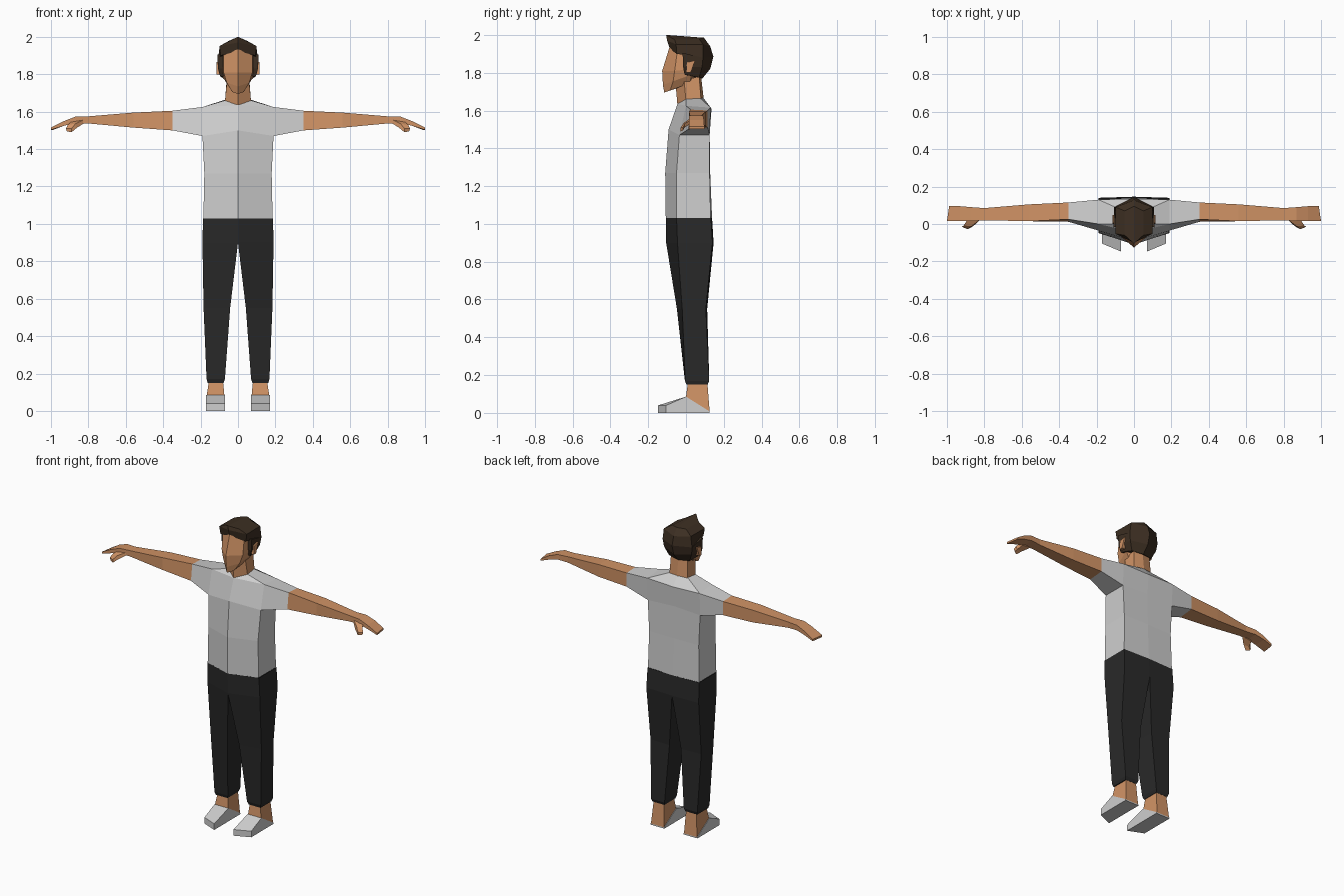
import bpy, bmesh


def material(name, r, g, b):
    m = bpy.data.materials.new(name)
    m.diffuse_color = (r, g, b, 1)
    return m


SKIN = material("skin", 0.63, 0.29, 0.13)
CLOTH = material("light grey cloth", 0.62, 0.62, 0.62)
DARK = material("charcoal cloth", 0.022, 0.022, 0.022)
HAIR = material("dark brown hair", 0.046, 0.028, 0.016)


def loft(name, mat, rings, caps=(True, True), drop=lambda c: False):
    """Skin the right-hand half through rings of points, then mirror it."""
    bm = bmesh.new()
    vs = [[bm.verts.new(p) for p in ring] for ring in rings]
    n = len(rings[0])
    for a, b in zip(vs, vs[1:]):
        for i in range(n):
            j = (i + 1) % n
            bm.faces.new((a[i], a[j], b[j], b[i]))
    ends = [bm.faces.new(vs[0]), bm.faces.new(vs[-1])]
    bmesh.ops.recalc_face_normals(bm, faces=bm.faces)
    # Remove centre walls, unwanted caps and faces hidden at joints
    gone = [f for f, keep in zip(ends, caps) if not keep]
    for f in bm.faces:
        centre = all(abs(v.co.x) < 1e-4 for v in f.verts)
        if f not in gone and (centre or drop(f.calc_center_median())):
            gone.append(f)
    bmesh.ops.delete(bm, geom=gone, context='FACES')
    me = bpy.data.meshes.new(name)
    bm.to_mesh(me)
    bm.free()
    me.materials.append(mat)
    ob = bpy.data.objects.new(name, me)
    bpy.context.collection.objects.link(ob)
    mod = ob.modifiers.new("mirror", 'MIRROR')
    mod.use_clip = True
    mod.merge_threshold = 0.0005
    return ob


def half(front, side_front, side_back, back):
    """Half ring: centre front (y,z), two side points (x,y,z), centre back (y,z)."""
    return [(0, *front), side_front, side_back, (0, *back)]


# Shirt body, with a sloped shoulder and collar
loft("shirt", CLOTH, [
    half((-0.107, 1.03), (0.185, -0.05, 1.03), (0.185, 0.13, 1.03), (0.138, 1.03)),
    half((-0.11, 1.27), (0.18, -0.05, 1.27), (0.18, 0.125, 1.27), (0.128, 1.27)),
    half((-0.092, 1.50), (0.19, -0.035, 1.47), (0.19, 0.125, 1.47), (0.125, 1.48)),
    half((-0.045, 1.635), (0.19, 0.0, 1.625), (0.19, 0.13, 1.615), (0.135, 1.61)),
    half((-0.03, 1.635), (0.07, 0.0, 1.66), (0.065, 0.075, 1.665), (0.09, 1.67)),
], caps=(False, True), drop=lambda c: c.x > 0.185 and c.z > 1.5)

# Sleeves share the arm's starting section
cuff = [(0.35, 0.012, 1.50), (0.35, 0.115, 1.51), (0.35, 0.115, 1.60), (0.35, 0.025, 1.605)]
loft("sleeve", CLOTH, [
    [(0.19, -0.035, 1.47), (0.19, 0.125, 1.47), (0.19, 0.13, 1.615), (0.19, 0.0, 1.625)],
    cuff], caps=(False, False))


def arm_ring(x, y0, y1, z0, z1, skew=0.0):
    return [(x, y0, z0), (x - skew, y1, z0), (x - skew, y1, z1), (x, y0, z1)]


# Arms and flat hands
loft("arm", SKIN, [
    cuff,
    arm_ring(0.56, 0.015, 0.105, 1.515, 1.595),
    arm_ring(0.80, 0.02, 0.085, 1.537, 1.575),
    arm_ring(0.87, 0.015, 0.09, 1.54, 1.573),
    arm_ring(0.93, 0.015, 0.095, 1.525, 1.55),
    arm_ring(1.00, 0.015, 0.097, 1.503, 1.515, 0.012),
], caps=(False, True))
loft("thumb", SKIN, [
    [(0.82, 0.025, 1.54), (0.89, 0.025, 1.53), (0.89, 0.025, 1.55), (0.82, 0.025, 1.56)],
    [(0.86, -0.012, 1.515), (0.90, -0.008, 1.51), (0.91, -0.008, 1.53), (0.87, -0.012, 1.535)],
    [(0.89, -0.028, 1.49), (0.915, -0.015, 1.495), (0.92, -0.015, 1.51), (0.89, -0.028, 1.51)],
])


def leg_ring(z, x0, x1, inner_front, outer_front, outer_back, inner_back):
    return [(x0, inner_front, z), (x1, outer_front, z), (x1, outer_back, z), (x0, inner_back, z)]


# Trousers, split below the crotch
loft("trousers", DARK, [
    leg_ring(1.03, 0, 0.187, -0.107, -0.05, 0.132, 0.138),
    leg_ring(0.90, 0, 0.19, -0.105, -0.045, 0.14, 0.146),
    leg_ring(0.55, 0.042, 0.184, -0.048, -0.02, 0.105, 0.112),
    leg_ring(0.17, 0.07, 0.168, -0.006, -0.004, 0.123, 0.123),
    leg_ring(0.15, 0.077, 0.162, 0.002, 0.002, 0.115, 0.115),
], caps=(False, True))

# Ankles run down to the heel behind the sloped shoe top
loft("ankle", SKIN, [
    [(0.08, 0.01, 0.16), (0.155, 0.01, 0.16), (0.155, 0.113, 0.16), (0.08, 0.113, 0.16)],
    [(0.073, 0.0, 0.086), (0.167, 0.0, 0.086), (0.167, 0.125, 0.008), (0.073, 0.125, 0.008)],
], caps=(False, False))
# Wedge shoes with an angled toe
loft("shoe", CLOTH, [
    [(x, toe, 0), (x, toe, 0.04), (x, 0.0, 0.086), (x, 0.125, 0.008), (x, 0.125, 0)]
    for x, toe in ((0.07, -0.147), (0.17, -0.105))])

# Neck and faceted head
loft("neck", SKIN, [
    half((-0.045, 1.625), (0.07, 0.0, 1.65), (0.065, 0.08, 1.65), (0.095, 1.65)),
    half((-0.055, 1.74), (0.06, -0.01, 1.76), (0.06, 0.07, 1.78), (0.08, 1.78)),
], caps=(False, False))
loft("head", SKIN, [
    half((-0.115, 1.695), (0.03, -0.085, 1.705), (0.055, 0.02, 1.745), (0.05, 1.75)),
    half((-0.122, 1.735), (0.06, -0.068, 1.755), (0.085, 0.03, 1.79), (0.07, 1.78)),
    half((-0.126, 1.81), (0.077, -0.06, 1.81), (0.09, 0.04, 1.82), (0.08, 1.82)),
    half((-0.086, 1.94), (0.077, -0.045, 1.92), (0.085, 0.06, 1.92), (0.08, 1.92)),
])

# Hair: swept top with a front point, and a back section with sideburns
loft("hair_top", HAIR, [
    half((-0.085, 1.925), (0.092, -0.05, 1.90), (0.107, 0.09, 1.88), (0.145, 1.885)),
    half((-0.10, 1.97), (0.10, -0.052, 1.95), (0.098, 0.09, 1.95), (0.128, 1.94)),
    half((-0.105, 2.0), (0.05, -0.06, 1.975), (0.05, 0.07, 1.978), (0.095, 1.985)),
])
loft("hair_back", HAIR, [
    half((0.0, 1.90), (0.11, -0.018, 1.905), (0.107, 0.09, 1.88), (0.145, 1.885)),
    half((0.0, 1.83), (0.107, -0.015, 1.83), (0.10, 0.085, 1.83), (0.128, 1.82)),
    half((0.02, 1.78), (0.096, -0.008, 1.79), (0.075, 0.07, 1.775), (0.087, 1.77)),
])

# Ears
loft("ear", SKIN, [
    [(x, 0.0, 1.80), (x, 0.025, 1.80), (x, 0.048, 1.865), (x, 0.005, 1.855)]
    for x in (0.09, 0.114)])
